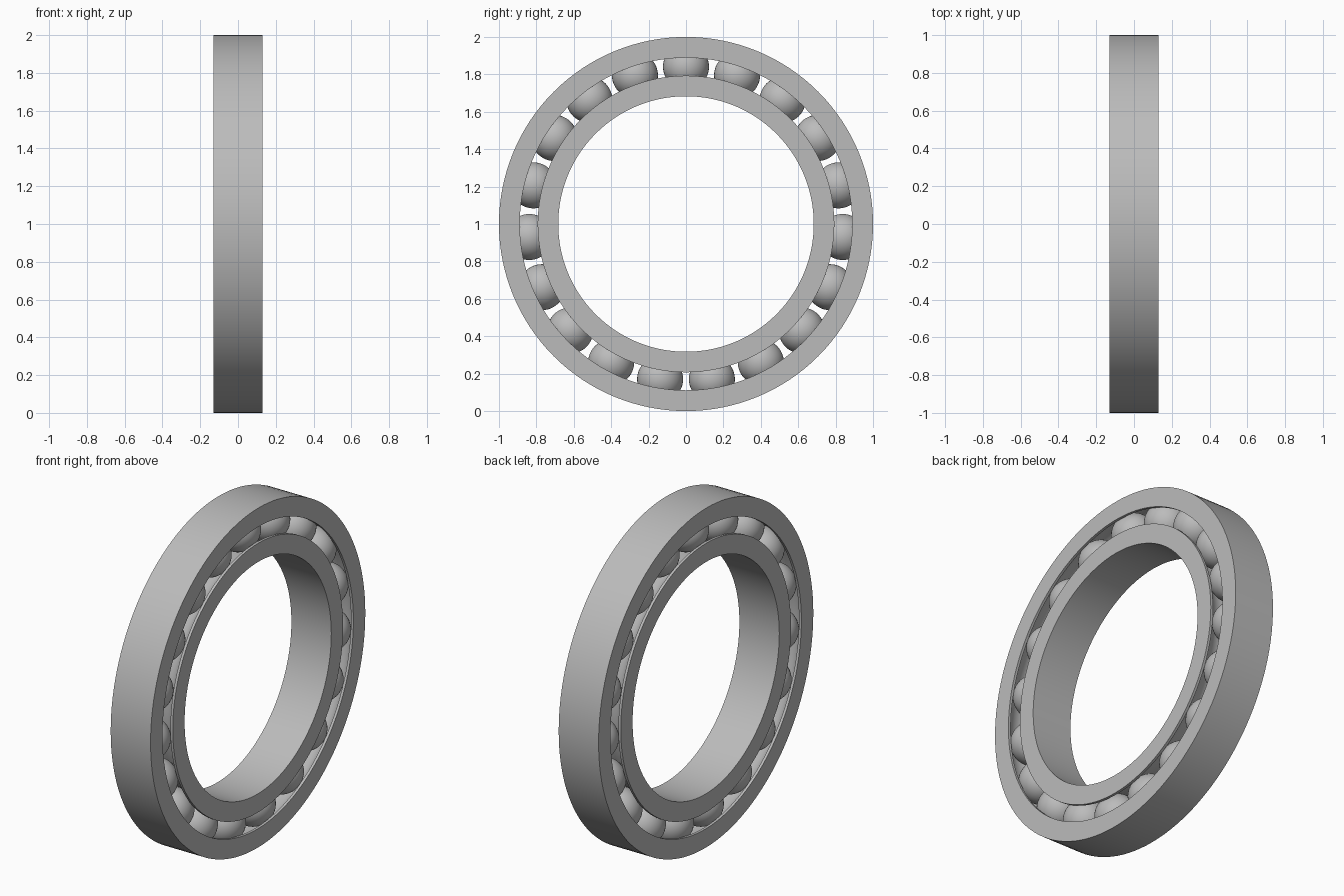
import bpy, bmesh, math
from mathutils import Matrix, Vector

cube = bpy.data.objects.get("Cube")
if cube:
    bpy.data.objects.remove(cube)

HALF_WIDTH = 0.13
PITCH, BALL_R, BALLS = 0.841, 0.123, 19
CENTRE = Vector((0, 0, 1))

steel = bpy.data.materials.new("steel grey")
steel.use_nodes = True
grey = (0.5, 0.5, 0.5, 1)
steel.diffuse_color = grey
steel.node_tree.nodes["Principled BSDF"].inputs["Base Color"].default_value = grey


def finish(name, bm, angle):
    mesh = bpy.data.meshes.new(name)
    bm.to_mesh(mesh)
    bm.free()
    mesh.materials.append(steel)
    obj = bpy.data.objects.new(name, mesh)
    bpy.context.collection.objects.link(obj)
    bpy.ops.object.select_all(action='DESELECT')
    obj.select_set(True)
    bpy.context.view_layer.objects.active = obj
    bpy.ops.object.shade_smooth_by_angle(angle=math.radians(angle))
    return obj


def race(name, plain_r, shoulder_r, segments=128, arc_steps=16):
    """Ring with a ball groove in its shoulder side, turned about the x axis."""
    side = 1 if shoulder_r > PITCH else -1
    groove_r = BALL_R + 0.001
    reach = math.acos(abs(shoulder_r - PITCH) / groove_r)
    profile = [(HALF_WIDTH, shoulder_r), (HALF_WIDTH, plain_r),
               (-HALF_WIDTH, plain_r), (-HALF_WIDTH, shoulder_r)]
    for i in range(arc_steps + 1):
        a = -reach + 2 * reach * i / arc_steps
        profile.append((groove_r * math.sin(a), PITCH + side * groove_r * math.cos(a)))

    bm = bmesh.new()
    loops = []
    for s in range(segments):
        turn = Matrix.Rotation(math.tau * s / segments, 3, 'X')
        loops.append([bm.verts.new(CENTRE + turn @ Vector((x, 0, r))) for x, r in profile])
    n = len(profile)
    for s in range(segments):
        here, there = loops[s], loops[(s + 1) % segments]
        for i in range(n):
            j = (i + 1) % n
            bm.faces.new((here[i], here[j], there[j], there[i]))
    bmesh.ops.recalc_face_normals(bm, faces=bm.faces)
    return finish(name, bm, 30)


# Outer and inner rings
race("outer_race", 1.0, 0.889)
race("inner_race", 0.683, 0.793)

# Balls, evenly spaced from the top
for b in range(BALLS):
    spot = CENTRE + Matrix.Rotation(math.tau * b / BALLS, 3, 'X') @ Vector((0, 0, PITCH))
    bm = bmesh.new()
    bmesh.ops.create_uvsphere(bm, u_segments=40, v_segments=24, radius=BALL_R,
                              matrix=Matrix.Translation(spot))
    finish(f"ball_{b + 1}", bm, 60)
